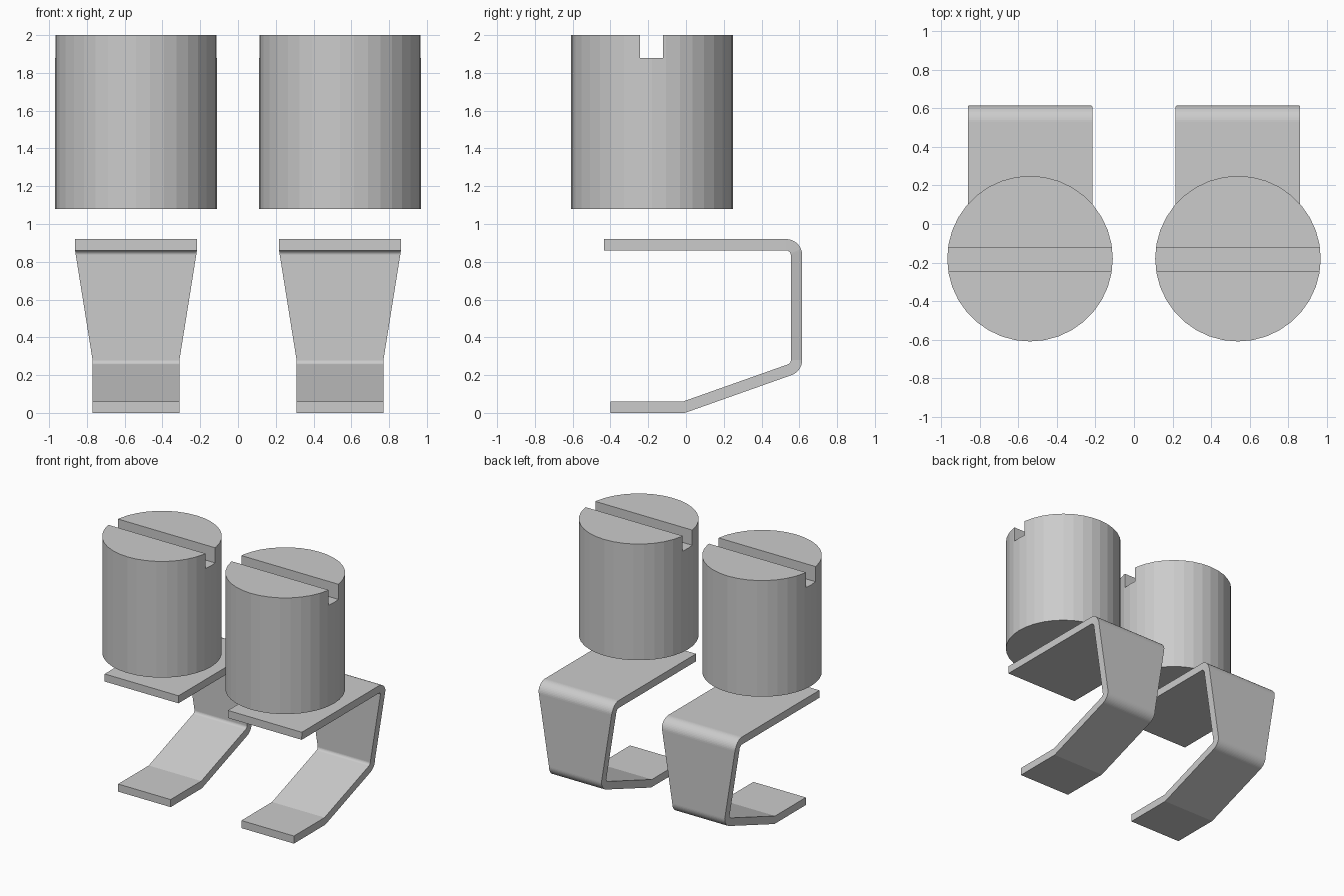
import bpy, bmesh, math
from mathutils import Matrix

if "Cube" in bpy.data.objects:
    bpy.data.objects.remove(bpy.data.objects["Cube"])

grey = bpy.data.materials.new("grey_metal")
grey.diffuse_color = (0.6, 0.6, 0.6, 1)
grey.use_nodes = True
grey.node_tree.nodes["Principled BSDF"].inputs["Base Color"].default_value = grey.diffuse_color

X = 0.54          # distance of each clip and screw from the centre
T = 0.06          # sheet thickness
R = 0.085         # outer bend radius
TILT = math.radians(19.5)


def make_object(name, bm):
    bmesh.ops.recalc_face_normals(bm, faces=bm.faces)
    mesh = bpy.data.meshes.new(name)
    bm.to_mesh(mesh)
    bm.free()
    obj = bpy.data.objects.new(name, mesh)
    bpy.context.collection.objects.link(obj)
    mesh.materials.append(grey)
    return obj


def half_width(z):
    # narrow foot, tapered back, wide top plate
    t = min(max((z - 0.28) / (0.865 - 0.28), 0), 1)
    return 0.23 + 0.0935 * t


def clip_sections():
    # pairs of (outer, inner) points in the y-z plane, from top plate to foot
    out = [((-0.435, 0.92), (-0.435, 0.92 - T))]
    for cz, a0, a1, n in ((0.92 - R, math.pi / 2, 0, 12),
                          (0.28, 0, TILT - math.pi / 2, 10)):
        for i in range(n + 1):
            a = a0 + (a1 - a0) * i / n
            c, s = math.cos(a), math.sin(a)
            out.append(((0.53 + R * c, cz + R * s),
                        (0.53 + (R - T) * c, cz + (R - T) * s)))
    y, z = out[-1][0]
    kink = y - z / math.tan(TILT)
    out.append(((kink, 0), (kink - T * math.tan(TILT / 2), T)))
    out.append(((-0.40, 0), (-0.40, T)))
    return out


def make_clip(name, x):
    bm = bmesh.new()
    rings = []
    for (oy, oz), (iy, iz) in clip_sections():
        ho, hi = half_width(oz), half_width(iz)
        rings.append([bm.verts.new(p) for p in (
            (x - ho, oy, oz), (x + ho, oy, oz), (x + hi, iy, iz), (x - hi, iy, iz))])
    for a, b in zip(rings, rings[1:]):
        for k in range(4):
            m = (k + 1) % 4
            bm.faces.new((a[k], a[m], b[m], b[k]))
    bm.faces.new(rings[0])
    bm.faces.new(rings[-1])
    return make_object(name, bm)


def make_screw(name, x):
    # round screw head
    bm = bmesh.new()
    bmesh.ops.create_cone(bm, cap_ends=True, segments=36, radius1=0.43, radius2=0.43,
                          depth=0.92, matrix=Matrix.Translation((x, -0.18, 1.54)))
    screw = make_object(name, bm)
    # slot across the top
    bm = bmesh.new()
    bmesh.ops.create_cube(bm, size=1, matrix=Matrix.Translation((x, -0.183, 1.98))
                          @ Matrix.Diagonal((1, 0.12, 0.2, 1)))
    cutter = make_object("slot_cutter", bm)
    cutter.hide_render = True
    mod = screw.modifiers.new("slot", 'BOOLEAN')
    mod.operation = 'DIFFERENCE'
    mod.solver = 'EXACT'
    mod.object = cutter
    bpy.context.view_layer.objects.active = screw
    bpy.ops.object.modifier_apply(modifier=mod.name)
    bpy.data.objects.remove(cutter)
    return screw


for side, sx in (("left", -1), ("right", 1)):
    make_clip(side + "_clip", sx * X)
    make_screw(side + "_screw", sx * X)
